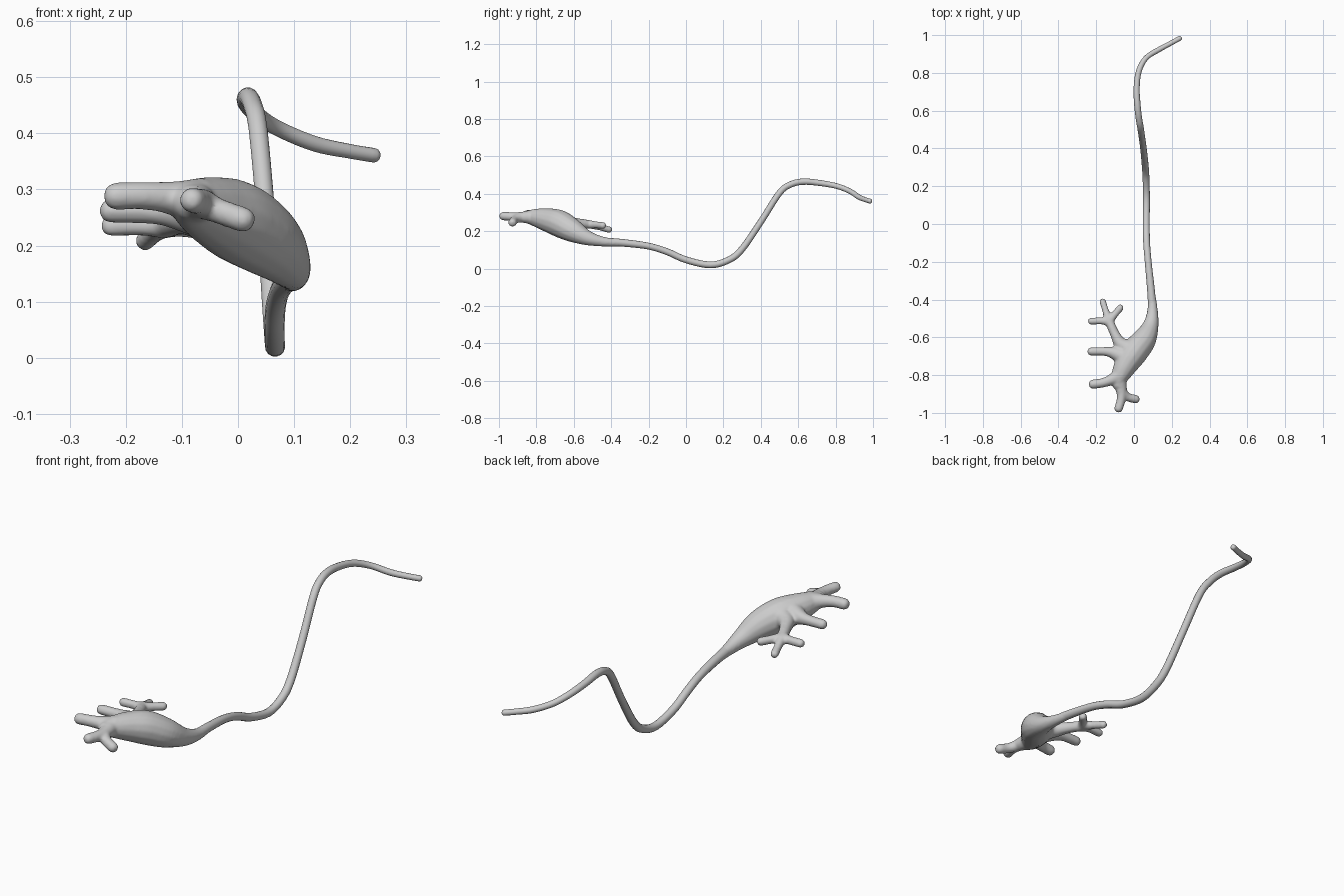
import bpy, bmesh, math
from mathutils import Vector


def spline(pts, steps):
    """Catmull-Rom samples of (x, y, z, radius) points."""
    p = [Vector(q) for q in pts]
    p = [p[0] * 2 - p[1]] + p + [p[-1] * 2 - p[-2]]
    out = []
    for i in range(1, len(p) - 2):
        a, b, c, d = p[i - 1:i + 3]
        for s in range(steps):
            t = s / steps
            out.append(0.5 * (2 * b + (c - a) * t + (2 * a - 5 * b + 4 * c - d) * t * t
                              + (3 * b - a - 3 * c + d) * t ** 3))
    return out + [p[-2]]


def tube(bm, pts, steps=5, sides=14):
    """Sweep a round section of varying radius, with domed ends."""
    path = spline(pts, steps)
    pos = [q.to_3d() for q in path]
    rad = [q[3] for q in path]
    d0, d1 = (pos[0] - pos[1]).normalized(), (pos[-1] - pos[-2]).normalized()
    dome = [(0.4, 0.9), (0.72, 0.62), (0.85, 0.25)]
    head = [(pos[0] + d0 * rad[0] * a, rad[0] * b) for a, b in reversed(dome)]
    tail = [(pos[-1] + d1 * rad[-1] * a, rad[-1] * b) for a, b in dome]
    line = head + list(zip(pos, rad)) + tail
    rings, u = [], None
    for i, (c, r) in enumerate(line):
        t = (line[min(i + 1, len(line) - 1)][0] - line[max(i - 1, 0)][0]).normalized()
        if u is None:
            u = t.orthogonal()
        u = (u - t * u.dot(t)).normalized()
        v = t.cross(u)
        rings.append([bm.verts.new(c + r * (math.cos(k * math.tau / sides) * u
                                            + math.sin(k * math.tau / sides) * v))
                      for k in range(sides)])
    for a, b in zip(rings, rings[1:]):
        for k in range(sides):
            n = (k + 1) % sides
            bm.faces.new((a[k], a[n], b[n], b[k]))
    bm.faces.new(list(reversed(rings[0])))
    bm.faces.new(rings[-1])


def make(name, paths):
    bm = bmesh.new()
    for p in paths:
        tube(bm, p)
    bmesh.ops.recalc_face_normals(bm, faces=bm.faces)
    me = bpy.data.meshes.new(name)
    bm.to_mesh(me)
    bm.free()
    me.polygons.foreach_set("use_smooth", [True] * len(me.polygons))
    ob = bpy.data.objects.new(name, me)
    bpy.context.collection.objects.link(ob)
    return ob


# Long wavy axon
make("axon", [[
    (0.098, -0.45, 0.145, 0.022), (0.088, -0.33, 0.137, 0.02), (0.075, -0.2, 0.12, 0.018),
    (0.067, -0.1, 0.09, 0.018), (0.065, 0.0, 0.047, 0.018), (0.066, 0.13, 0.02, 0.018),
    (0.064, 0.23, 0.047, 0.018), (0.06, 0.3, 0.105, 0.018), (0.05, 0.4, 0.25, 0.017),
    (0.036, 0.5, 0.405, 0.017), (0.026, 0.56, 0.45, 0.017), (0.018, 0.63, 0.465, 0.017),
    (0.014, 0.72, 0.457, 0.016), (0.026, 0.81, 0.44, 0.015), (0.065, 0.88, 0.412, 0.014),
    (0.135, 0.925, 0.382, 0.014), (0.2, 0.96, 0.368, 0.013), (0.242, 0.983, 0.361, 0.013)]])

# Cell body
soma = [(0.088, -0.33, 0.137, 0.018), (0.098, -0.44, 0.144, 0.026), (0.09, -0.53, 0.165, 0.041),
        (0.055, -0.61, 0.205, 0.064), (0.0, -0.68, 0.242, 0.073), (-0.045, -0.75, 0.262, 0.062),
        (-0.075, -0.81, 0.273, 0.047), (-0.082, -0.85, 0.276, 0.034)]

# Branching dendrites, flared at their roots
dendrites = [
    # front fork
    [(-0.078, -0.82, 0.275, 0.04), (-0.066, -0.88, 0.275, 0.029), (-0.068, -0.93, 0.278, 0.024),
     (-0.082, -0.978, 0.281, 0.023)],
    [(-0.07, -0.88, 0.277, 0.028), (-0.035, -0.915, 0.262, 0.023), (0.01, -0.928, 0.246, 0.023)],
    # left front
    [(-0.07, -0.80, 0.277, 0.045), (-0.12, -0.825, 0.285, 0.03), (-0.17, -0.842, 0.289, 0.025),
     (-0.218, -0.848, 0.288, 0.025)],
    # left middle
    [(-0.04, -0.71, 0.258, 0.058), (-0.1, -0.685, 0.26, 0.036), (-0.15, -0.675, 0.262, 0.024),
     (-0.228, -0.675, 0.262, 0.022)],
    # rear stem and its three twigs
    [(-0.01, -0.67, 0.245, 0.06), (-0.07, -0.635, 0.248, 0.037), (-0.1, -0.585, 0.245, 0.026),
     (-0.125, -0.53, 0.238, 0.024), (-0.138, -0.505, 0.235, 0.022)],
    [(-0.13, -0.52, 0.236, 0.024), (-0.17, -0.513, 0.236, 0.019), (-0.228, -0.515, 0.235, 0.019)],
    [(-0.136, -0.505, 0.235, 0.023), (-0.15, -0.46, 0.222, 0.018), (-0.166, -0.41, 0.208, 0.018)],
    [(-0.13, -0.515, 0.236, 0.023), (-0.103, -0.48, 0.234, 0.019), (-0.072, -0.443, 0.23, 0.019)],
]
cell = make("cell_body_with_dendrites", [soma] + dendrites)

# Fuse body and branches into one smooth skin
fuse = cell.modifiers.new("fuse", 'REMESH')
fuse.mode = 'VOXEL'
fuse.voxel_size = 0.006
fuse.use_smooth_shade = True
soften = cell.modifiers.new("soften", 'SMOOTH')
soften.factor = 0.5
soften.iterations = 8
